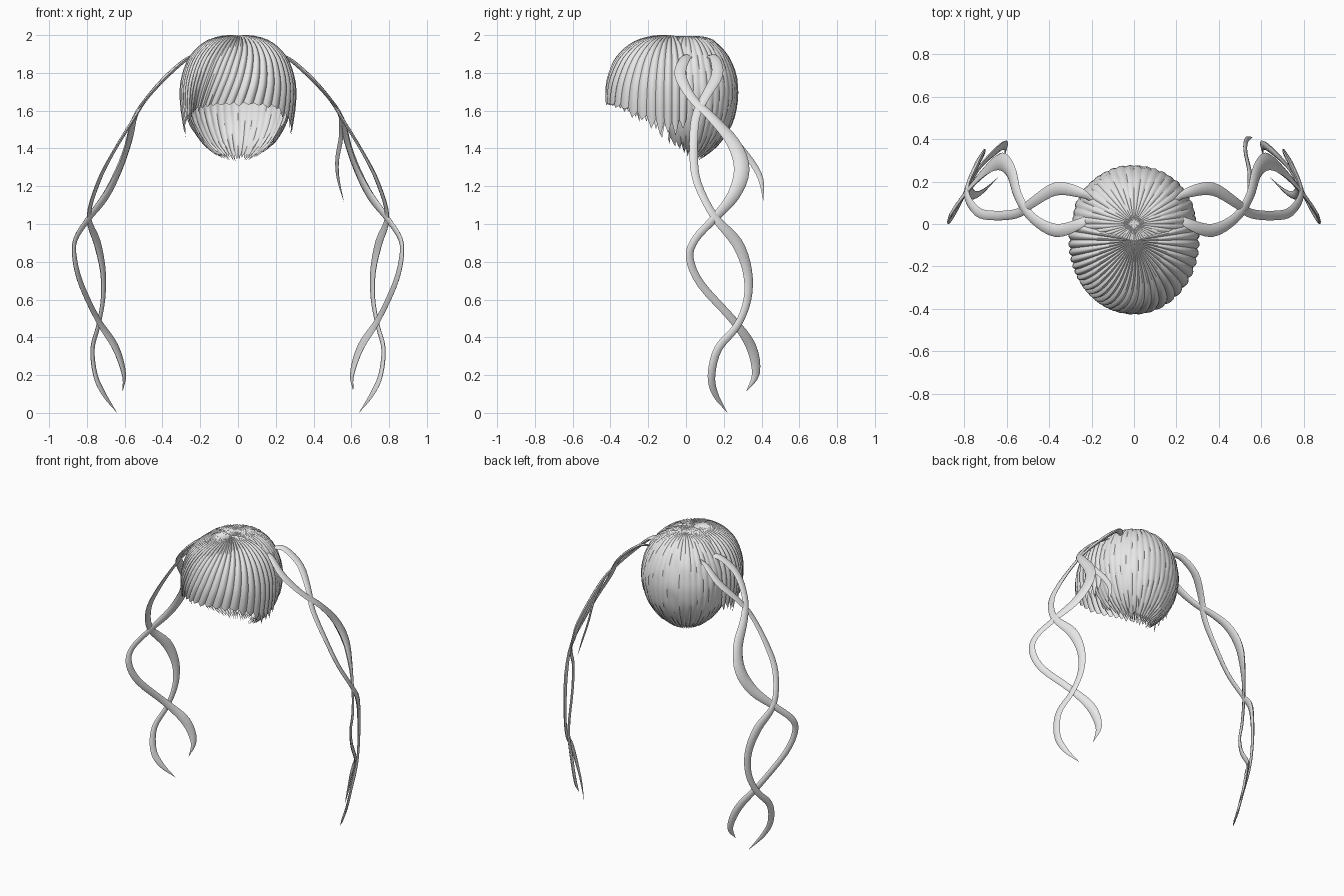
import bpy, bmesh, math, random
from mathutils import Vector

if "Cube" in bpy.data.objects:
    bpy.data.objects.remove(bpy.data.objects["Cube"])

random.seed(4)
grey = bpy.data.materials.new("hair grey")
grey.diffuse_color = (0.8, 0.8, 0.8, 1)
grey.use_nodes = True
grey.node_tree.nodes["Principled BSDF"].inputs["Base Color"].default_value = grey.diffuse_color


def lerp_table(table, x):
    """Piecewise linear lookup in ascending (x, value) pairs."""
    if x <= table[0][0]:
        return table[0][1]
    for (a, va), (b, vb) in zip(table, table[1:]):
        if x <= b:
            return va + (vb - va) * (x - a) / (b - a)
    return table[-1][1]


def spline(points, steps):
    """Smooth curve through the points, of any dimension."""
    p = [Vector(q) for q in points]
    p = [2 * p[0] - p[1]] + p + [2 * p[-1] - p[-2]]
    out = []
    for i in range(1, len(p) - 2):
        a, b, c, d = p[i - 1:i + 3]
        for s in range(steps):
            t = s / steps
            out.append(0.5 * (2 * b + (c - a) * t + (2 * a - 5 * b + 4 * c - d) * t * t
                              + (3 * b - a - 3 * c + d) * t ** 3))
    return out + [p[-2]]


def finish(bm, name, angle):
    bmesh.ops.remove_doubles(bm, verts=bm.verts, dist=0.0003)
    mesh = bpy.data.meshes.new(name)
    bm.to_mesh(mesh)
    bm.free()
    mesh.materials.append(grey)
    obj = bpy.data.objects.new(name, mesh)
    bpy.context.collection.objects.link(obj)
    bpy.ops.object.select_all(action='DESELECT')
    obj.select_set(True)
    bpy.context.view_layer.objects.active = obj
    bpy.ops.object.shade_smooth_by_angle(angle=math.radians(angle))
    return obj


def hair_shell(name, profile, centre_y, y_scale, start, end, locks, rows,
               edge, tooth, sweep, arch, layer, keep):
    """Sheet of locks hanging from the crown, with a ragged lower edge."""
    curve = spline(profile, 24)
    cols = 6
    centre = Vector((0, centre_y, 1.7))
    lock_len = [random.uniform(0.4, 1) for _ in range(locks + 1)]
    phase = [random.random() for _ in range(locks + 1)]
    bm = bmesh.new()
    grid = []
    for k in range(locks * cols + 1):
        lock, f = k // cols, (k % cols) / cols
        az0 = math.radians(start + (end - start) * k / (locks * cols))
        bottom = az0 + sweep(az0)
        z_end = edge(bottom) - tooth(bottom) * lock_len[lock] * (1 - abs(2 * f - 1))
        u_end = next((i for i, q in enumerate(curve) if q.y <= z_end), len(curve) - 1)
        column = []
        for j in range(rows + 1):
            t = j / rows
            u = u_end * t
            i = min(int(u), len(curve) - 2)
            r, z = curve[i].lerp(curve[i + 1], u - i)
            az = az0 + sweep(az0) * t ** 1.6
            p = Vector((r * math.cos(az), centre_y + r * y_scale * math.sin(az), z))
            # rounded lock section plus overlapping tuft layers
            lift = arch * math.sin(math.pi * f) + layer * ((t * 4 + phase[lock]) % 1)
            p = centre + (p - centre) * (1 + lift * min(1, r / 0.15) / 0.3)
            column.append(bm.verts.new(p))
        grid.append(column)
    for a, b in zip(grid, grid[1:]):
        for j in range(rows):
            quad = (a[j], a[j + 1], b[j + 1], b[j])
            if keep(sum((v.co for v in quad), Vector()) / 4):
                bm.faces.new(quad)
    bmesh.ops.delete(bm, geom=[v for v in bm.verts if not v.link_faces], context='VERTS')
    return finish(bm, name, 40)


# Back of the head: round crown tapering to a ragged nape
back_profile = [(0, 1.992), (.08, 1.99), (.16, 1.96), (.235, 1.88), (.278, 1.77),
                (.284, 1.67), (.258, 1.55), (.2, 1.45), (.13, 1.385), (.06, 1.335)]
hair_shell("back_hair", back_profile, 0, 0.95, -90, 270, 44, 24,
           edge=lambda a: 1.375 + 0.12 * max(0, 0.3 - math.sin(a)),
           tooth=lambda a: 0.04, sweep=lambda a: 0,
           arch=0.005, layer=0.005,
           keep=lambda p: p.y > -0.09 or p.z > 1.88)

# Fringe and side locks: swept sideways over the forehead
front_profile = [(0, 1.995), (.08, 1.992), (.18, 1.95), (.255, 1.87), (.293, 1.76),
                 (.298, 1.66), (.288, 1.57), (.272, 1.48), (.26, 1.42)]
edge_table = [(-.25, 1.56), (.1, 1.54), (.35, 1.57), (.75, 1.63), (1, 1.645)]
tooth_table = [(-.25, .06), (.1, .09), (.35, .07), (.75, .025), (1, .02)]
hair_shell("fringe", front_profile, -0.08, 1.12, 165, 375, 30, 20,
           edge=lambda a: lerp_table(edge_table, -math.sin(a)),
           tooth=lambda a: lerp_table(tooth_table, -math.sin(a)),
           sweep=lambda a: -0.5 * max(0, -math.sin(a)) ** 2,
           arch=0.011, layer=0.0, keep=lambda p: True)

# Twisted pigtail strands as (x, y, z, width)
strand_a = [(.19, .05, 1.885, .02), (.26, .0, 1.88, .05), (.37, -.03, 1.79, .062),
            (.48, .03, 1.67, .05), (.545, .13, 1.57, .055), (.58, .25, 1.43, .075),
            (.63, .295, 1.29, .085), (.70, .25, 1.15, .068), (.79, .15, 1.03, .045),
            (.86, .05, .92, .042), (.865, .02, .82, .045), (.83, .08, .68, .045),
            (.74, .25, .49, .045), (.65, .345, .35, .06), (.605, .37, .21, .045),
            (.61, .32, .115, 0)]
strand_b = [(.19, .11, 1.885, .02), (.26, .15, 1.88, .05), (.37, .165, 1.79, .062),
            (.48, .10, 1.67, .05), (.55, .05, 1.56, .045), (.66, .04, 1.38, .045),
            (.74, .06, 1.22, .045), (.79, .15, 1.04, .045), (.745, .27, .9, .065),
            (.715, .325, .75, .055), (.715, .325, .6, .045), (.74, .27, .46, .04),
            (.77, .17, .34, .045), (.755, .135, .2, .045), (.71, .155, .1, .035),
            (.64, .22, .0, 0)]
strand_c = [(.54, .14, 1.56, .02), (.545, .24, 1.46, .035), (.525, .34, 1.34, .035),
            (.53, .395, 1.24, .03), (.56, .41, 1.12, 0)]


def ribbon(name, points, side):
    """Flattened, tapering strand that follows the hanging plane of the pigtail."""
    path = spline(points, 4)
    sides = 8
    bm = bmesh.new()
    rings = []
    for i, q in enumerate(path):
        tangent = (path[min(i + 1, len(path) - 1)] - path[max(i - 1, 0)]).xyz.normalized()
        blend = min(1, max(0, (1.5 - q.z) / 0.4))
        flat = Vector((.7, 0, .7)).lerp(Vector((.9, .42, .08)), blend)
        across = flat.cross(tangent).normalized()
        normal = tangent.cross(across).normalized()
        w = max(q.w, 0.001) / 2
        ring = []
        for s in range(sides):
            a = 2 * math.pi * s / sides
            p = q.xyz + across * w * math.cos(a) + normal * w * 0.36 * math.sin(a)
            ring.append(bm.verts.new((p.x * side, p.y, max(p.z, 0))))
        rings.append(ring)
    for a, b in zip(rings, rings[1:]):
        for s in range(sides):
            n = (s + 1) % sides
            bm.faces.new((a[s], a[n], b[n], b[s]))
    bm.faces.new(rings[0])
    bm.faces.new(rings[-1])
    bmesh.ops.recalc_face_normals(bm, faces=bm.faces)
    return finish(bm, name, 50)


for side, label in ((1, "right"), (-1, "left")):
    ribbon(label + "_pigtail_strand_one", strand_a, side)
    ribbon(label + "_pigtail_strand_two", strand_b, side)
ribbon("right_loose_strand", strand_c, 1)
